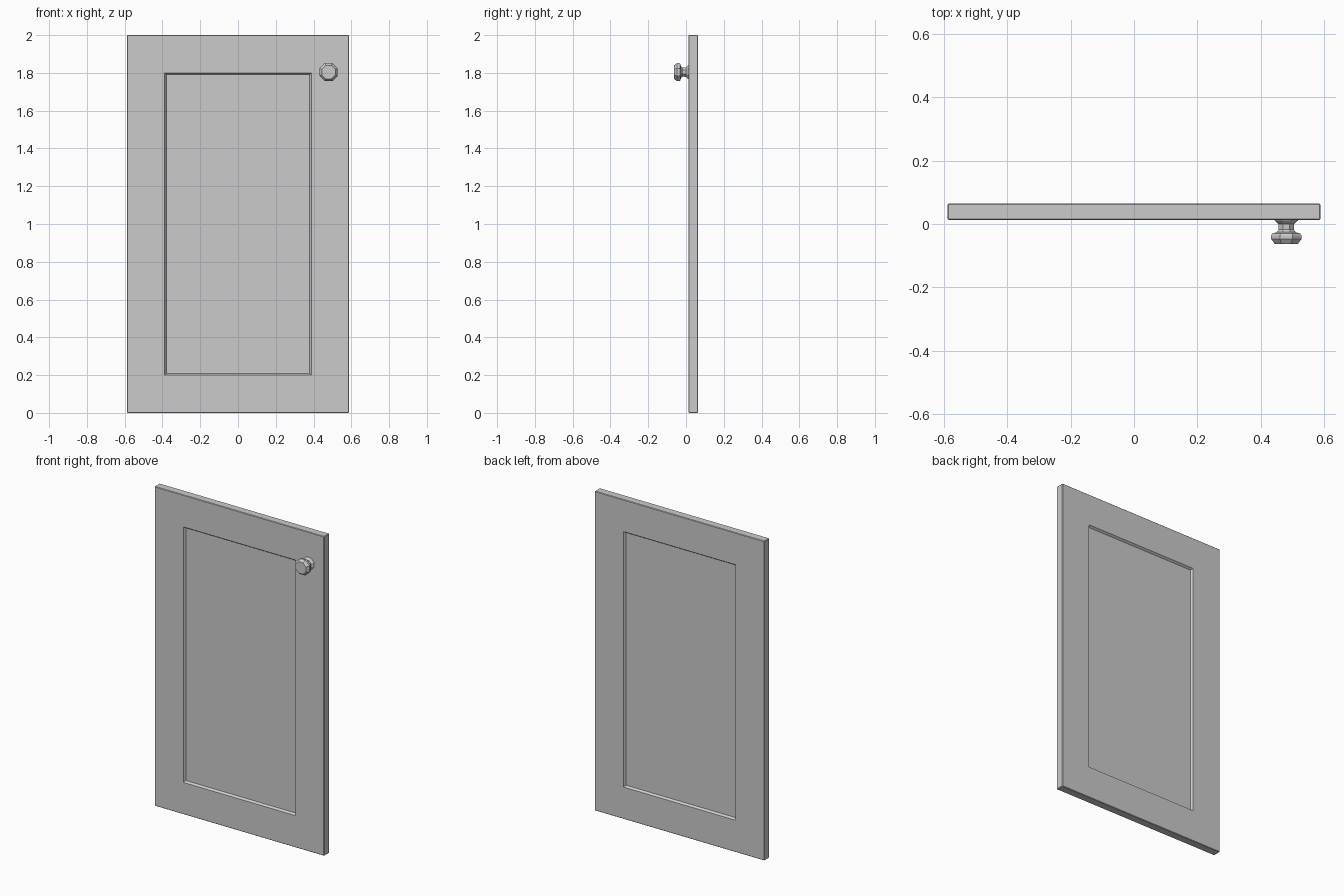
import bpy, bmesh, math
from mathutils import Vector, Matrix

if "Cube" in bpy.data.objects:
    bpy.data.objects.remove(bpy.data.objects["Cube"])


def make_object(name, bm):
    bmesh.ops.recalc_face_normals(bm, faces=bm.faces[:])
    mesh = bpy.data.meshes.new(name)
    bm.to_mesh(mesh)
    bm.free()
    obj = bpy.data.objects.new(name, mesh)
    bpy.context.collection.objects.link(obj)
    return obj


# Door slab with softened outer edges
W, H, Y0, Y1 = 1.176, 2.0, 0.013, 0.064
EDGE, FRAME, SLOPE, DEPTH = 0.003, 0.2, 0.009, 0.013
bm = bmesh.new()
bmesh.ops.create_cube(bm, size=1)
bmesh.ops.scale(bm, vec=(W, Y1 - Y0, H), verts=bm.verts[:])
bmesh.ops.translate(bm, vec=(0, (Y0 + Y1) / 2, H / 2), verts=bm.verts[:])
bmesh.ops.bevel(bm, geom=bm.edges[:], offset=EDGE, segments=1, affect='EDGES')
bm.normal_update()

# Recessed panel with sloped border, front and back
panels = [f for f in bm.faces if f.calc_area() > 1]
for thickness in (FRAME - EDGE, SLOPE):
    bmesh.ops.inset_individual(bm, faces=panels, thickness=thickness,
                               use_even_offset=True)
for f in panels:
    inward = Vector((0, 1 if f.calc_center_median().y < (Y0 + Y1) / 2 else -1, 0))
    bmesh.ops.translate(bm, vec=inward * DEPTH, verts=f.verts[:])
make_object("cabinet_door", bm)

# Octagonal knob: (distance to flat, y) profile turned about the y axis
SIDES = 8
profile = [(0.038, 0.014), (0.037, 0.011), (0.025, 0.000), (0.024, -0.018),
           (0.030, -0.026), (0.044, -0.030), (0.048, -0.036), (0.048, -0.047),
           (0.036, -0.0635)]
bm = bmesh.new()
rings = []
for r, y in profile:
    rad = r / math.cos(math.pi / SIDES)
    angles = [math.tau * (i + 0.5) / SIDES for i in range(SIDES)]
    rings.append([bm.verts.new((0.48 + rad * math.cos(a), y,
                                1.804 + rad * math.sin(a))) for a in angles])
for a, b in zip(rings, rings[1:]):
    for i in range(SIDES):
        j = (i + 1) % SIDES
        bm.faces.new((a[i], a[j], b[j], b[i]))
bm.faces.new(rings[0])
bm.faces.new(rings[-1])
make_object("door_knob", bm)
